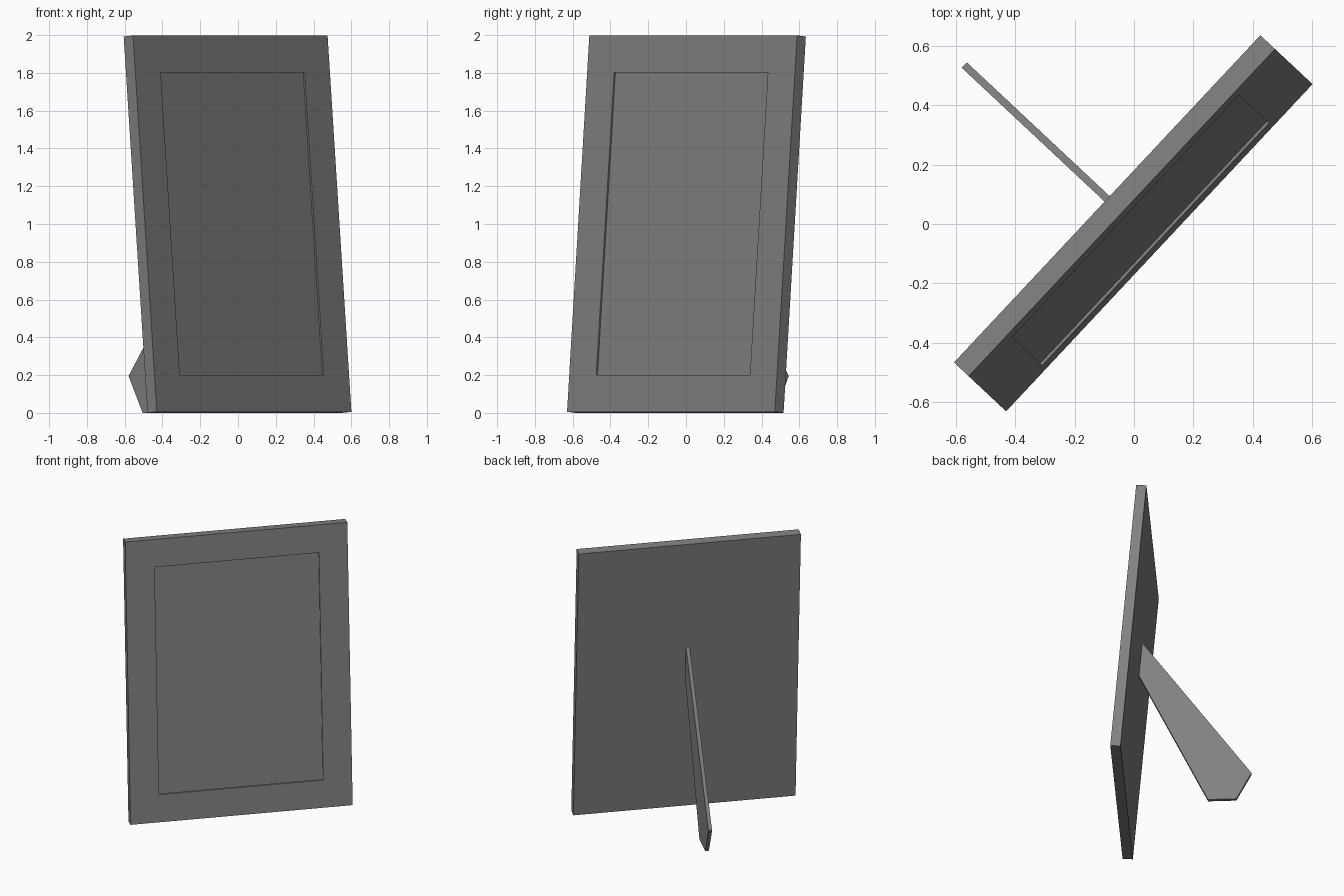
import bpy, bmesh
from math import radians
from mathutils import Matrix, Vector

# Remove the default cube
if "Cube" in bpy.data.objects:
    bpy.data.objects.remove(bpy.data.objects["Cube"], do_unlink=True)

# Single grey material
grey = bpy.data.materials.new("plain_grey")
grey.use_nodes = True
colour = (0.22, 0.22, 0.22, 1)
grey.diffuse_color = colour
grey.node_tree.nodes["Principled BSDF"].inputs["Base Color"].default_value = colour

WIDTH, HEIGHT, DEPTH = 1.507, 2.0, 0.068
BORDER, RECESS = 0.196, 0.01

# Whole model is turned about z; the board also leans back
turn = Matrix.Rotation(radians(46.88), 4, 'Z')
lean = (turn @ Matrix.Translation((0, -0.049, 0))
        @ Matrix.Rotation(radians(-4.95), 4, 'X'))


def extruded(name, loops, offset, matrix):
    """Solid made from flat polygons pushed along an offset."""
    bm = bmesh.new()
    for loop in loops:
        bm.faces.new([bm.verts.new(p) for p in loop])
    bmesh.ops.remove_doubles(bm, verts=bm.verts, dist=1e-5)
    result = bmesh.ops.extrude_face_region(bm, geom=bm.faces[:], use_keep_orig=True)
    moved = [v for v in result["geom"] if isinstance(v, bmesh.types.BMVert)]
    bmesh.ops.translate(bm, verts=moved, vec=offset)
    bmesh.ops.recalc_face_normals(bm, faces=bm.faces)
    mesh = bpy.data.meshes.new(name)
    bm.to_mesh(mesh)
    bm.free()
    mesh.materials.append(grey)
    obj = bpy.data.objects.new(name, mesh)
    obj.matrix_world = matrix
    bpy.context.collection.objects.link(obj)
    return obj


def rectangle(inset, y):
    x, low, high = WIDTH / 2 - inset, inset, HEIGHT - inset
    return [Vector((-x, y, low)), Vector((x, y, low)),
            Vector((x, y, high)), Vector((-x, y, high))]


# Frame: four mitred sides around an opening
outer, inner = rectangle(0, -DEPTH), rectangle(BORDER, -DEPTH)
sides = []
for i in range(4):
    j = (i + 1) % 4
    sides.append([outer[i], outer[j], inner[j], inner[i]])
extruded("frame", sides, (0, DEPTH, 0), lean)

# Picture panel: recessed at the front, flush at the back
extruded("picture_panel", [rectangle(BORDER, RECESS - DEPTH)],
         (0, DEPTH - RECESS, 0), lean)

# Rear stand: tapered plate with a clipped foot
profile = [(0.05, 1.222), (0.782, 0.195), (0.68, 0), (0.492, 0), (0.03, 0.972)]
half = 0.0125
extruded("rear_stand", [[(-half, y, z) for y, z in profile]], (2 * half, 0, 0), turn)
